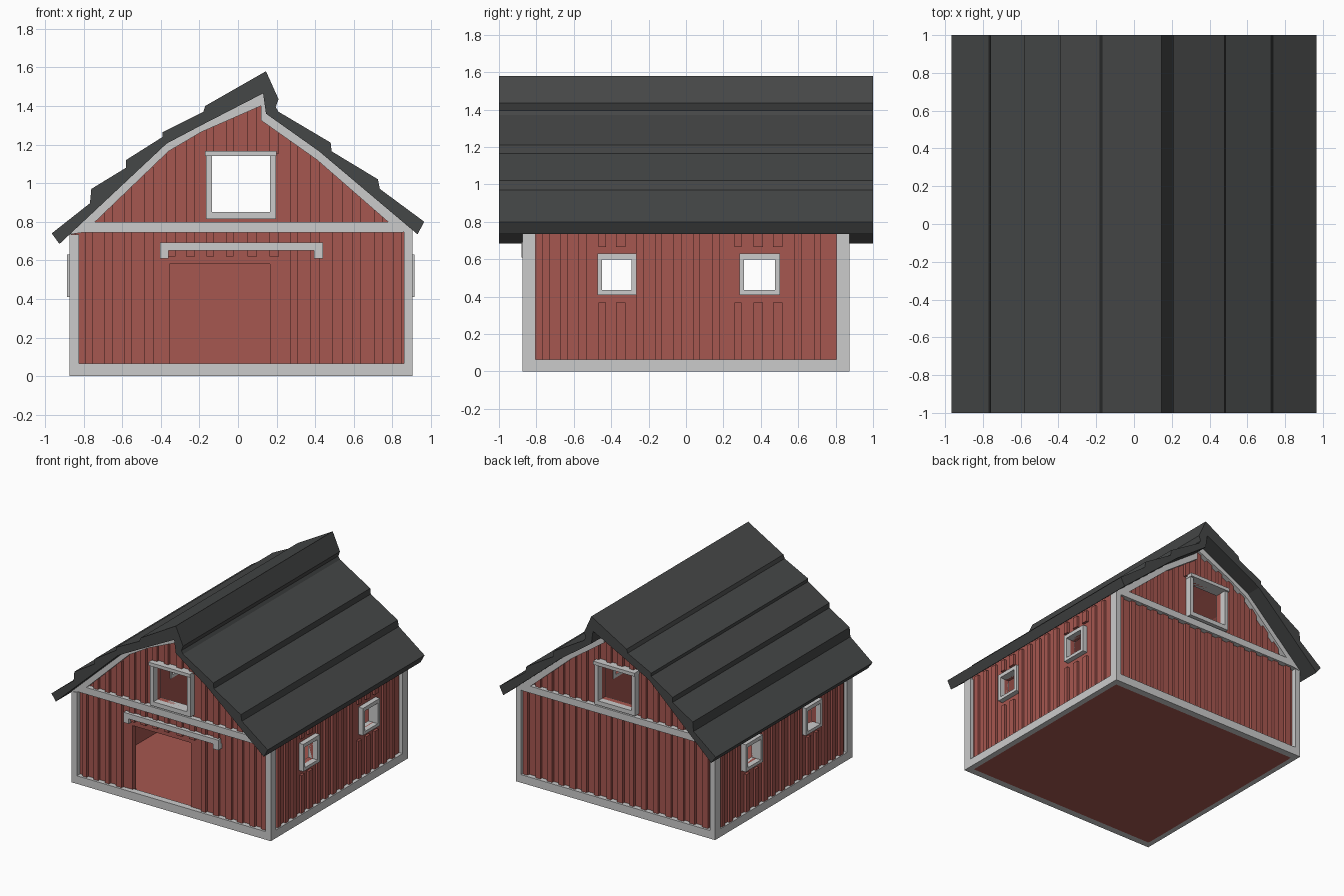
import bpy, bmesh, random

if "Cube" in bpy.data.objects:
    bpy.data.objects.remove(bpy.data.objects["Cube"])

random.seed(4)


def material(name, rgb):
    m = bpy.data.materials.new(name)
    m.diffuse_color = (*rgb, 1)
    m.use_nodes = True
    m.node_tree.nodes["Principled BSDF"].inputs["Base Color"].default_value = m.diffuse_color
    return m


RED = material("red_boards", (0.38, 0.095, 0.08))
DARK = material("dark_roofing", (0.06, 0.063, 0.063))


def finish(name, bm, mat=None):
    bmesh.ops.recalc_face_normals(bm, faces=bm.faces)
    me = bpy.data.meshes.new(name)
    bm.to_mesh(me)
    bm.free()
    ob = bpy.data.objects.new(name, me)
    bpy.context.collection.objects.link(ob)
    if mat:
        me.materials.append(mat)
    return ob


def boxes(name, bounds, mat=None):
    """One object from many (x0, x1, y0, y1, z0, z1) boxes."""
    bm = bmesh.new()
    for x0, x1, y0, y1, z0, z1 in bounds:
        vs = bmesh.ops.create_cube(bm, size=1)["verts"]
        for v in vs:
            v.co.x = x0 if v.co.x < 0 else x1
            v.co.y = y0 if v.co.y < 0 else y1
            v.co.z = z0 if v.co.z < 0 else z1
    return finish(name, bm, mat)


def prism(name, profile, y0, y1, mat=None):
    """Extrude an (x, z) profile along y."""
    bm = bmesh.new()
    f = bm.faces.new([bm.verts.new((x, y0, z)) for x, z in profile])
    new = bmesh.ops.extrude_face_region(bm, geom=[f])["geom"]
    for v in new:
        if isinstance(v, bmesh.types.BMVert):
            v.co.y = y1
    return finish(name, bm, mat)


def cut(ob, cutter):
    mod = ob.modifiers.new("cut", "BOOLEAN")
    mod.operation, mod.solver, mod.object = "DIFFERENCE", "EXACT", cutter
    dg = bpy.context.evaluated_depsgraph_get()
    me = bpy.data.meshes.new_from_object(ob.evaluated_get(dg))
    ob.modifiers.clear()
    ob.data = me
    bpy.data.objects.remove(cutter)


# Lopsided roof: stepped top, smooth underside
UNDER = [(-0.925, 0.685), (-0.37, 1.205), (-0.19, 1.30), (0.13, 1.465),
         (0.145, 1.36), (0.42, 1.165), (0.93, 0.735)]
TOP = [(0.965, 0.80), (0.735, 0.97), (0.725, 1.02), (0.485, 1.165), (0.48, 1.21),
       (0.21, 1.37), (0.195, 1.395), (0.21, 1.435), (0.145, 1.58), (-0.17, 1.40),
       (-0.18, 1.37), (-0.39, 1.265), (-0.39, 1.24), (-0.58, 1.12), (-0.58, 1.08),
       (-0.76, 0.97), (-0.767, 0.896), (-0.965, 0.74)]
prism("roof", UNDER + TOP, -1, 1, DARK)


def roof_z(x):
    for (a, za), (b, zb) in zip(UNDER, UNDER[1:]):
        if a <= x <= b:
            return za + (zb - za) * (x - a) / (b - a)


# Hollow wall shell with through windows and open doorway
L, R, W = -0.845, 0.875, 0.835
ridge = UNDER[1:-1]
shell = prism("walls", [(R, 0.01), (L, 0.01), (L, roof_z(L))] + ridge + [(R, roof_z(R))], -W, W, RED)
cut(shell, prism("room", [(R - .04, 0.04), (L + .04, 0.04), (L + .04, 0.735)]
                 + [(x, z - .035) for x, z in ridge] + [(R - .04, 0.745)], -W + .04, W - .04))
SIDE_WINDOWS = [(-0.45, -0.292), (0.31, 0.475)]
cut(shell, boxes("hay_opening", [(-0.135, 0.165, -1, 1, 0.85, 1.14)]))
for a, b in SIDE_WINDOWS:
    cut(shell, boxes("side_opening", [(-1, 1, a, b, 0.435, 0.60)]))
DOOR = (-0.355, 0.165, 0.58)
cut(shell, boxes("door_opening", [(DOOR[0], DOOR[1], -1, -0.7, 0.05, DOOR[2])]))

# Battens on the front and back, clipped to openings and roof line
for name, s in (("front_battens", -1), ("back_battens", 1)):
    out = []
    ys = sorted((s * (W - 0.005), s * (W + 0.022)))
    x = -0.77
    while x < 0.84:
        w = random.uniform(0.018, 0.026)
        at_door = s < 0 and DOOR[0] - w < x < DOOR[1] + w
        out.append((x - w, x + w, *ys, 0.62 if at_door else 0.05, 0.76))
        z0 = 1.155 if -0.19 < x < 0.22 else 0.79
        z1 = min(roof_z(x - w), roof_z(x + w)) - 0.01
        if z1 > z0 + 0.02:
            out.append((x - w, x + w, *ys, z0, z1))
        x += 0.108 + random.uniform(-0.01, 0.01)
    boxes(name, out, RED)

# Battens on both sides
for name, x0, x1, top in (("left_battens", L - .02, L + .005, 0.74), ("right_battens", R - .005, R + .02, 0.755)):
    out = []
    y = -0.75
    while y < 0.8:
        w = random.uniform(0.018, 0.026)
        if any(a - 0.04 < y < b + 0.04 for a, b in SIDE_WINDOWS):
            out += [(x0, x1, y - w, y + w, 0.05, 0.37), (x0, x1, y - w, y + w, 0.665, top)]
        else:
            out.append((x0, x1, y - w, y + w, 0.05, top))
        y += 0.107 + random.uniform(-0.01, 0.01)
    boxes(name, out, RED)

# Grey trim: corner posts, base boards, cross beams
XL, XR, Y = -0.872, 0.905, 0.875
for name, s in (("front", -1), ("back", 1)):
    ys = sorted((s * 0.82, s * Y))
    py = sorted((s * 0.805, s * Y))
    boxes(name + "_corner_posts", [(XL, -0.825, *py, 0, 0.735), (0.86, XR, *py, 0, 0.755)])
    boxes(name + "_base_board", [(-0.825, 0.86, *ys, 0, 0.065)])
    boxes(name + "_cross_beam", [(-0.82, 0.855, *ys, 0.745, 0.80)])
    # Gable edging under the roof
    inner = [(0.70, 0.80 + 0.07), (0.41, 1.12), (0.12, 1.325), (0.118, 1.40),
             (-0.19, 1.265), (-0.36, 1.165), (-0.74, 0.80), (-0.80, 0.745)]
    inner[0] = (0.84, 0.745)
    outer = [(XL, roof_z(XL))] + ridge + [(XR, roof_z(XR))]
    prism(name + "_gable_edging", outer + inner, *ys)
    # Hay loft window frame with wider header
    fy = sorted((s * 0.79, s * 0.885))
    hy = sorted((s * 0.79, s * 0.90))
    boxes(name + "_loft_window_frame", [
        (-0.165, -0.135, *fy, 0.815, 1.14), (0.165, 0.197, *fy, 0.815, 1.14),
        (-0.135, 0.165, *fy, 0.815, 0.85), (-0.17, 0.20, *hy, 1.14, 1.167)])

for name, x0, x1 in (("left", XL, -0.83), ("right", 0.86, XR)):
    boxes(name + "_base_board", [(x0, x1, -0.805, 0.805, 0, 0.065)])
    # Small side window frames
    f0, f1 = (-0.886, -0.80) if name == "left" else (0.83, 0.915)
    for i, (a, b) in enumerate(SIDE_WINDOWS):
        boxes(f"{name}_window_frame_{i + 1}", [
            (f0, f1, a - .024, a, 0.41, 0.63), (f0, f1, b, b + .028, 0.41, 0.63),
            (f0, f1, a, b, 0.41, 0.435), (f0, f1, a, b, 0.60, 0.63)])

# Floor underside
boxes("floor", [(-0.83, 0.86, -0.82, 0.82, 0, 0.042)], RED)

# Sliding door rail with drop ends
boxes("door_rail", [(-0.405, 0.44, -0.88, -0.845, 0.65, 0.692),
                    (-0.405, -0.36, -0.88, -0.83, 0.61, 0.65),
                    (0.395, 0.44, -0.88, -0.83, 0.61, 0.65)])
